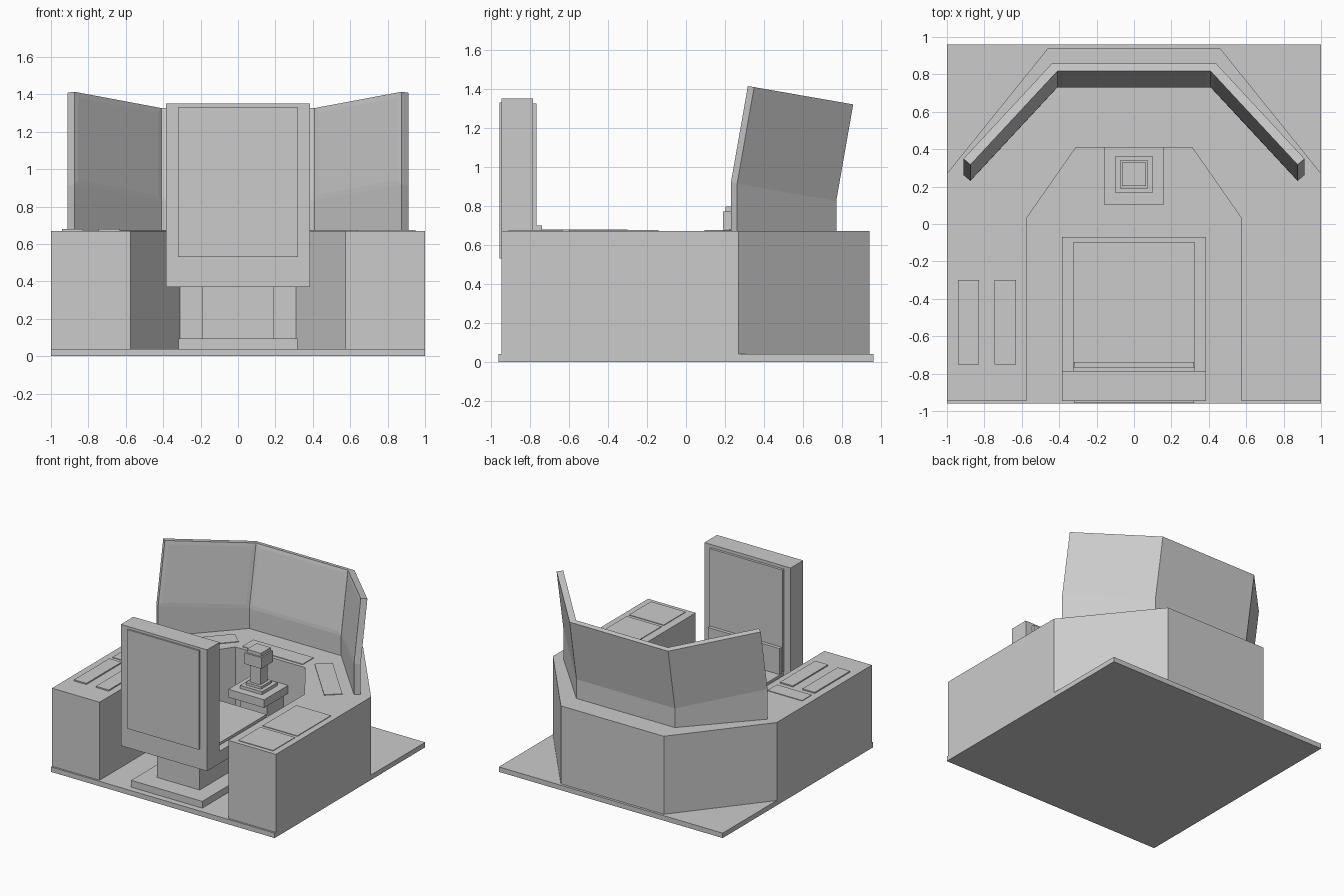
import bpy, bmesh, math
from mathutils import Matrix

if "Cube" in bpy.data.objects:
    bpy.data.objects.remove(bpy.data.objects["Cube"])


def finish(name, bm):
    bmesh.ops.recalc_face_normals(bm, faces=bm.faces)
    me = bpy.data.meshes.new(name)
    bm.to_mesh(me)
    bm.free()
    ob = bpy.data.objects.new(name, me)
    bpy.context.collection.objects.link(ob)
    return ob


def box(name, x0, x1, y0, y1, z0, z1, turn=0):
    bm = bmesh.new()
    bmesh.ops.create_cube(bm, size=1)
    m = (Matrix.Translation(((x0 + x1) / 2, (y0 + y1) / 2, (z0 + z1) / 2))
         @ Matrix.Rotation(turn, 4, 'Z')
         @ Matrix.Diagonal((x1 - x0, y1 - y0, z1 - z0, 1)))
    bmesh.ops.transform(bm, matrix=m, verts=bm.verts)
    return finish(name, bm)


def cbox(name, w, y0, y1, z0, z1):
    return box(name, -w, w, y0, y1, z0, z1)


def loft(rings):
    """Closed solid through rings of points with equal counts."""
    bm = bmesh.new()
    vs = [[bm.verts.new(p) for p in r] for r in rings]
    n = len(vs[0])
    for a, b in zip(vs, vs[1:]):
        for i in range(n):
            j = (i + 1) % n
            bm.faces.new((a[i], a[j], b[j], b[i]))
    bm.faces.new(vs[0][::-1])
    bm.faces.new(vs[-1])
    return bm, vs


def mirrored(half):
    return [(-x, y) for x, y in half] + [(x, y) for x, y in reversed(half)]


# floor plate
cbox("floor_plate", 1, -0.96, 0.96, 0, 0.04)

# U-shaped console
outer = mirrored([(1, -0.945), (1, 0.27), (0.46, 0.94)])
inner = mirrored([(0.575, -0.945), (0.575, 0.03), (0.31, 0.41)])
plan = outer + inner[::-1]
finish("console", loft([[(x, y, z) for x, y in plan] for z in (0.04, 0.67)])[0])

# wrap-around screen: upright foot, upper part tilted back
plan = mirrored([(0.875, 0.23), (0.41, 0.73)]) + mirrored([(0.912, 0.262), (0.44, 0.77)])[::-1]
rings = [[(x, y, 0.66) for x, y in plan],
         [(x, y, 0.825 + 0.174 * (0.77 - y)) for x, y in plan],
         [(x, y + 0.087, 1.32 + 0.174 * (0.77 - y)) for x, y in plan]]
bm, vs = loft(rings)
bmesh.ops.recalc_face_normals(bm, faces=bm.faces)
panes = [f for f in bm.faces
         if all(v in vs[1][:4] + vs[2][:4] for v in f.verts)]
bmesh.ops.inset_individual(bm, faces=panes, thickness=0.04, depth=0.002)
finish("wrap_screen", bm)

# seat
cbox("seat_foot", 0.318, -0.91, -0.10, 0.04, 0.095)
cbox("seat_column", 0.19, -0.76, -0.25, 0.095, 0.37)
cbox("seat_base", 0.385, -0.945, -0.07, 0.37, 0.47)
cbox("seat_cushion", 0.325, -0.78, -0.10, 0.47, 0.49)
cbox("seat_back", 0.385, -0.945, -0.785, 0.47, 1.35)
cbox("back_rear_panel", 0.32, -0.957, -0.945, 0.53, 1.33)
cbox("back_front_panel", 0.325, -0.785, -0.765, 0.50, 1.325)
cbox("lumbar_cushion", 0.32, -0.765, -0.737, 0.49, 0.70)

# control stick on its pedestal
cbox("stick_support", 0.12, 0.20, 0.41, 0.04, 0.42)
cbox("stick_shelf", 0.16, 0.105, 0.41, 0.42, 0.485)
for name, w, z0, z1 in (("stick_plate", 0.098, 0.485, 0.51),
                        ("stick_collar", 0.068, 0.51, 0.53),
                        ("stick_shaft", 0.045, 0.53, 0.69),
                        ("stick_grip", 0.075, 0.68, 0.77),
                        ("stick_cap", 0.063, 0.77, 0.797)):
    cbox(name, w, 0.265 - w, 0.265 + w, z0, z1)

# control panels on the console top
for x0, x1 in ((-0.94, -0.83), (-0.745, -0.63)):
    box("throttle_strip", x0, x1, -0.75, -0.30, 0.67, 0.68)
box("left_panel", -0.94, -0.63, -0.26, -0.14, 0.67, 0.675)
box("right_front_panel", 0.64, 0.95, -0.91, -0.63, 0.67, 0.675)
box("right_rear_panel", 0.64, 0.95, -0.60, -0.17, 0.67, 0.675)
cbox("centre_panel", 0.27, 0.44, 0.58, 0.67, 0.675)
for s in (-1, 1):
    cx = s * 0.57
    box("wing_panel", cx - 0.27, cx + 0.27, 0.34 - 0.067, 0.34 + 0.067,
        0.67, 0.675, -s * math.radians(47.5))
